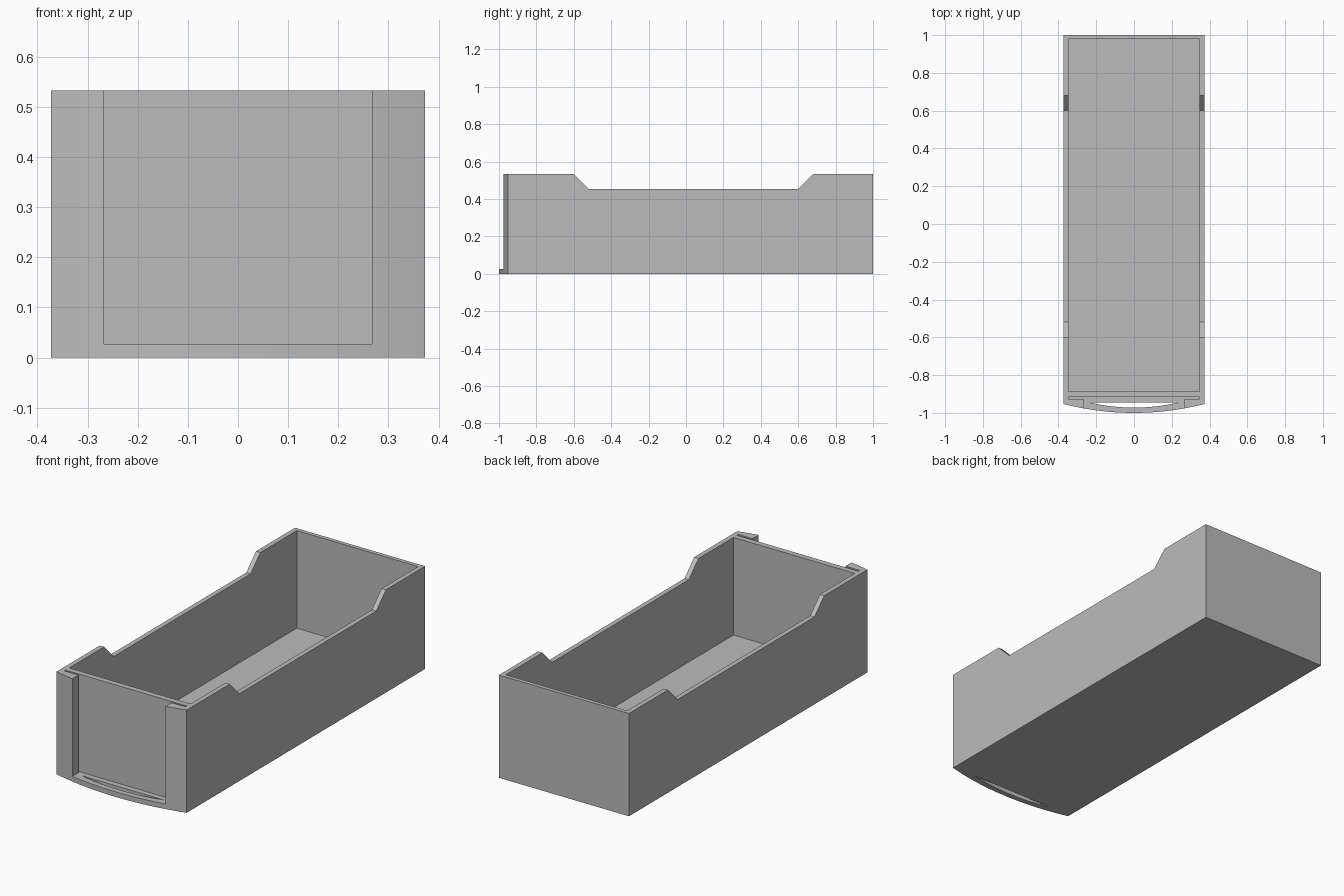
import bpy, bmesh, math
from mathutils import Vector

old = bpy.data.objects.get("Cube")
if old:
    bpy.data.objects.remove(old, do_unlink=True)

HALF_W, BACK, CORNER, FRONT = 0.373, 1.0, -0.953, -1.0
HEIGHT, FLOOR = 0.533, 0.0267
OVER = 0.2  # how far cutters reach past the surface

grey = bpy.data.materials.new("light grey plastic")
grey.use_nodes = True
colour = (0.5, 0.5, 0.5, 1)
grey.diffuse_color = colour
grey.node_tree.nodes["Principled BSDF"].inputs["Base Color"].default_value = colour


def prism(name, outline, sweep):
    """Extrude a closed outline of 3D points along a vector."""
    bm = bmesh.new()
    face = bm.faces.new([bm.verts.new(p) for p in outline])
    new = bmesh.ops.extrude_face_region(bm, geom=[face])["geom"]
    verts = [v for v in new if isinstance(v, bmesh.types.BMVert)]
    bmesh.ops.translate(bm, verts=verts, vec=Vector(sweep))
    bmesh.ops.recalc_face_normals(bm, faces=bm.faces)
    mesh = bpy.data.meshes.new(name)
    bm.to_mesh(mesh)
    bm.free()
    mesh.materials.append(grey)
    ob = bpy.data.objects.new(name, mesh)
    bpy.context.collection.objects.link(ob)
    return ob


def block(name, half_x, y0, y1, z0):
    """Open-topped cutting block rising past the rim."""
    pts = [(-half_x, y0, z0), (half_x, y0, z0), (half_x, y1, z0), (-half_x, y1, z0)]
    return prism(name, pts, (0, 0, HEIGHT + OVER - z0))


def arc(half_x, y_end, y_mid, z, n):
    """Shallow bow from -x to +x through the given middle point."""
    sag = y_end - y_mid
    r = (half_x ** 2 + sag ** 2) / (2 * sag)
    a = math.asin(half_x / r)
    angles = [a * (2 * i / n - 1) for i in range(n + 1)]
    return [(r * math.sin(t), y_mid + r - r * math.cos(t), z) for t in angles]


# Solid body with a bowed front
outline = arc(HALF_W, CORNER, FRONT, 0, 24) + [(HALF_W, BACK, 0), (-HALF_W, BACK, 0)]
body = prism("storage_bin", outline, (0, 0, HEIGHT))

# Dipped side rims
dip = [(-0.6 - OVER, HEIGHT + OVER), (-0.6, HEIGHT), (-0.52, 0.453),
       (0.6, 0.453), (0.68, HEIGHT), (0.68 + OVER, HEIGHT + OVER)]
cutters = [
    block("inner_cavity", 0.348, -0.886, 0.979, FLOOR),
    block("front_opening", 0.267, FRONT - OVER, -0.92, FLOOR),
    block("label_slot", 0.348, -0.926, -0.915, FLOOR),
    prism("side_dip", [(-0.5, y, z) for y, z in dip], (1, 0, 0)),
    prism("lip_slot", arc(0.24, -0.944, -0.972, -OVER, 16), (0, 0, 2 * OVER)),
]

for cutter in cutters:
    cutter.hide_render = True
    mod = body.modifiers.new(cutter.name, "BOOLEAN")
    mod.operation = "DIFFERENCE"
    mod.solver = "EXACT"
    mod.object = cutter

# Bake the cuts and drop the cutters
bpy.context.view_layer.update()
graph = bpy.context.evaluated_depsgraph_get()
result = bpy.data.meshes.new_from_object(body.evaluated_get(graph))
body.modifiers.clear()
body.data = result
for cutter in cutters:
    bpy.data.objects.remove(cutter, do_unlink=True)

# Smooth the bowed front, keep the edges crisp
bpy.ops.object.select_all(action="DESELECT")
body.select_set(True)
bpy.context.view_layer.objects.active = body
bpy.ops.object.shade_smooth_by_angle(angle=math.radians(15))
